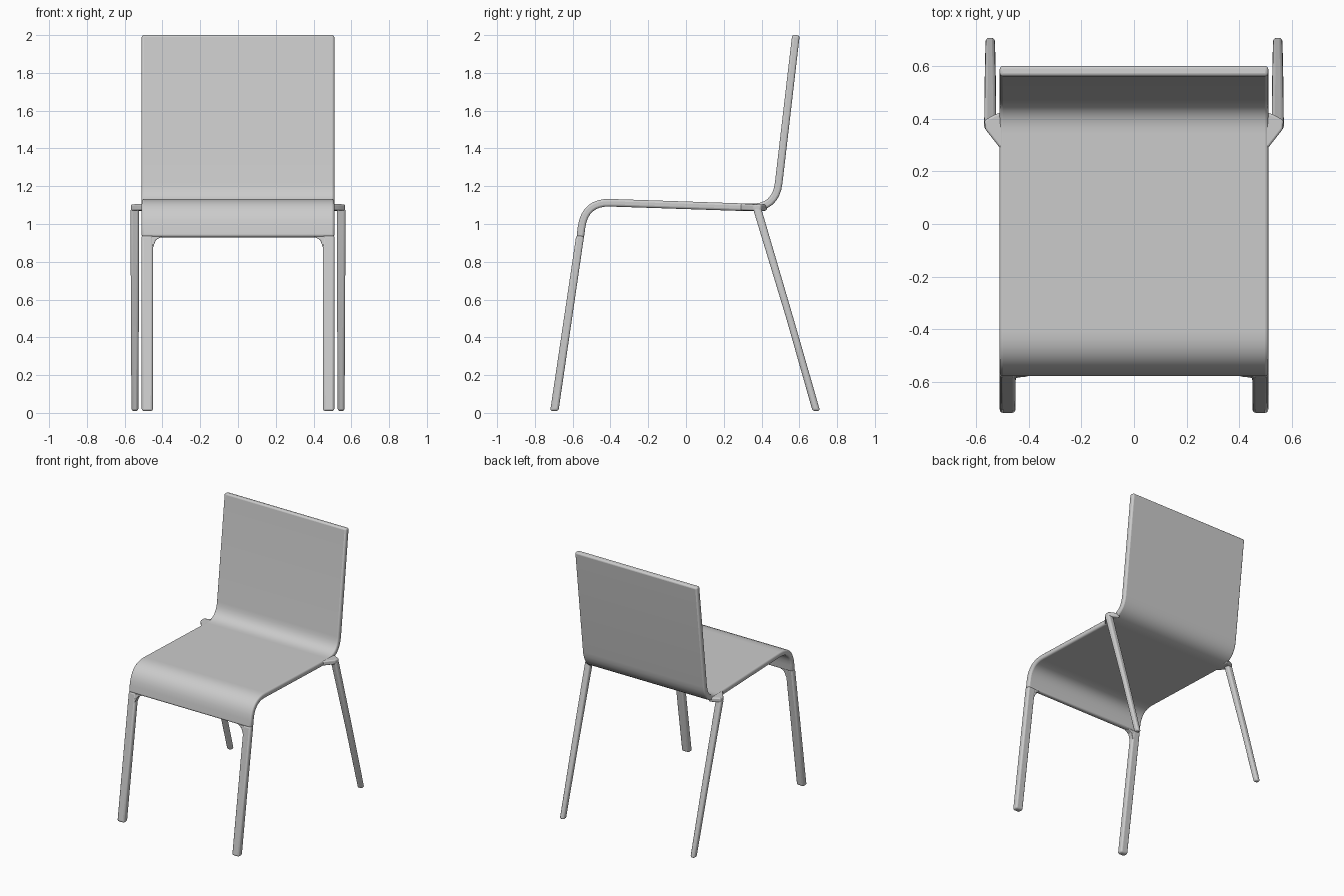
import bpy, bmesh
from mathutils import Vector

cube = bpy.data.objects.get("Cube")
if cube:
    bpy.data.objects.remove(cube)

grey = bpy.data.materials.new("matte light grey")
grey.use_nodes = True
COLOR = (0.6, 0.6, 0.6, 1)
grey.diffuse_color = COLOR
grey.node_tree.nodes["Principled BSDF"].inputs["Base Color"].default_value = COLOR

THICK = 0.04


def rounded(points, radius, steps=8):
    """Replace every inner corner of a (y, z) path with a smooth bend."""
    pts = [Vector(p) for p in points]
    path = [pts[0]]
    for a, b, c in zip(pts, pts[1:], pts[2:]):
        start = b + (a - b).normalized() * radius
        end = b + (c - b).normalized() * radius
        for i in range(steps + 1):
            t = i / steps
            path.append(start * (1 - t) ** 2 + b * 2 * t * (1 - t) + end * t * t)
    return path + [pts[-1]]


def finish(name, bm, bevel):
    bmesh.ops.recalc_face_normals(bm, faces=bm.faces)
    mesh = bpy.data.meshes.new(name)
    bm.to_mesh(mesh)
    bm.free()
    mesh.materials.append(grey)
    obj = bpy.data.objects.new(name, mesh)
    bpy.context.collection.objects.link(obj)
    mod = obj.modifiers.new("soft edges", "BEVEL")
    mod.width, mod.segments, mod.limit_method = bevel, 3, "ANGLE"
    bpy.ops.object.select_all(action="DESELECT")
    obj.select_set(True)
    bpy.context.view_layer.objects.active = obj
    bpy.ops.object.shade_smooth_by_angle()
    return obj


def bent_sheet(name, path, half_width):
    """Sweep a thick (y, z) path across x."""
    bm = bmesh.new()
    rings = []
    for i, p in enumerate(path):
        d = (path[min(i + 1, len(path) - 1)] - path[max(i - 1, 0)]).normalized()
        n = Vector((-d.y, d.x)) * THICK / 2
        corners = [(-1, 1), (1, 1), (1, -1), (-1, -1)]
        rings.append([bm.verts.new((sx * half_width, *(p + n * sn))) for sx, sn in corners])
    for a, b in zip(rings, rings[1:]):
        for k in range(4):
            bm.faces.new((a[k], a[k - 1], b[k - 1], b[k]))
    bm.faces.new(rings[0])
    bm.faces.new(rings[-1])
    return finish(name, bm, 0.012)


def bar(name, sections, bevel=0.012):
    """Loft through horizontal rectangles (x, y, z, width, depth)."""
    bm = bmesh.new()
    rings = [[bm.verts.new((x + sx * w / 2, y + sy * d / 2, z))
              for sx, sy in ((-1, -1), (1, -1), (1, 1), (-1, 1))]
             for x, y, z, w, d in sections]
    for a, b in zip(rings, rings[1:]):
        for k in range(4):
            bm.faces.new((a[k], a[k - 1], b[k - 1], b[k]))
    bm.faces.new(rings[0])
    bm.faces.new(rings[-1])
    return finish(name, bm, bevel)


def prism(name, outline, lift, bevel):
    """Extrude a flat 3D outline by a vector."""
    bm = bmesh.new()
    face = bm.faces.new([bm.verts.new(p) for p in outline])
    new = bmesh.ops.extrude_face_region(bm, geom=[face])["geom"]
    bmesh.ops.translate(bm, vec=lift, verts=[v for v in new if isinstance(v, bmesh.types.BMVert)])
    return finish(name, bm, bevel)


# One continuous bent sheet: front lip, seat and backrest
profile = rounded([(-0.56, 0.93), (-0.535, 1.117), (0.475, 1.083), (0.582, 2.0)], 0.135)
bent_sheet("seat_and_backrest", profile, 0.51)

for side, s in (("left", 1), ("right", -1)):
    # Front legs continue the lip at its outer corners
    bar(side + "_front_leg", [(s * 0.48, -0.697, 0.01, 0.06, 0.044),
                              (s * 0.48, -0.56, 0.94, 0.062, 0.042)])
    # Small gusset between the lip and the leg
    prism(side + "_front_gusset",
          [(s * 0.46, -0.58, 0.935), (s * 0.40, -0.58, 0.935),
           (s * 0.435, -0.583, 0.915), (s * 0.452, -0.588, 0.87), (s * 0.46, -0.588, 0.87)],
          (0, 0.038, 0), 0.004)
    # Rear legs sit outside the seat and rake backwards
    bar(side + "_rear_leg", [(s * 0.546, 0.69, 0.01, 0.036, 0.04),
                             (s * 0.546, 0.55, 0.5, 0.042, 0.038),
                             (s * 0.546, 0.38, 1.07, 0.046, 0.044),
                             (s * 0.54, 0.375, 1.1, 0.04, 0.04)])
    # Flared ear joining the seat edge to the rear leg
    prism(side + "_rear_ear",
          [(s * 0.49, 0.28, 1.072), (s * 0.51, 0.29, 1.072), (s * 0.565, 0.36, 1.07),
           (s * 0.568, 0.395, 1.07), (s * 0.53, 0.415, 1.07), (s * 0.49, 0.43, 1.07)],
          (0, 0, 0.034), 0.008)
